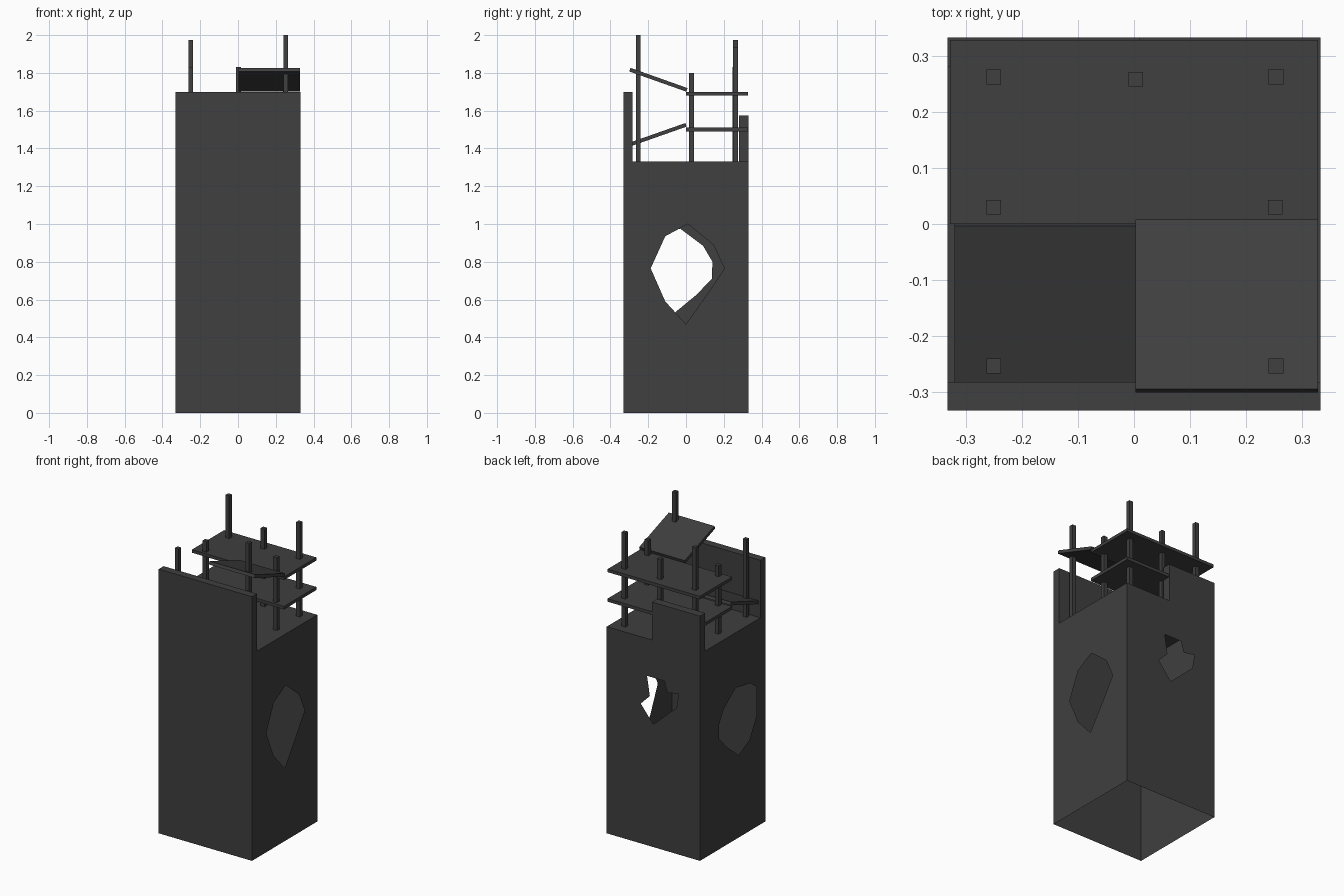
import bpy, bmesh, math
from mathutils import Vector, Matrix

if "Cube" in bpy.data.objects:
    bpy.data.objects.remove(bpy.data.objects["Cube"])

H = 0.332       # half width of the tower
ROOF = 1.33     # roof slab level

mat = bpy.data.materials.new("charcoal_grey")
mat.diffuse_color = (0.05, 0.05, 0.05, 1)
mat.use_nodes = True
mat.node_tree.nodes["Principled BSDF"].inputs["Base Color"].default_value = mat.diffuse_color


def finish(name, bm):
    me = bpy.data.meshes.new(name)
    bm.to_mesh(me)
    bm.free()
    me.materials.append(mat)
    ob = bpy.data.objects.new(name, me)
    bpy.context.collection.objects.link(ob)
    return ob


def box(name, x, y, z, tilt=0.0):
    """Box from (min, max) ranges, optionally tilted about x through its centre."""
    bm = bmesh.new()
    size = Matrix.Diagonal((x[1] - x[0], y[1] - y[0], z[1] - z[0], 1))
    mid = Matrix.Translation((sum(x) / 2, sum(y) / 2, sum(z) / 2))
    bmesh.ops.create_cube(bm, size=1, matrix=mid @ Matrix.Rotation(tilt, 4, 'X') @ size)
    return finish(name, bm)


def tilted_plate(name, x, front, back, t=0.02):
    """Sloping plate between two (y, z) centreline points."""
    dy, dz = back[0] - front[0], back[1] - front[1]
    length, my, mz = math.hypot(dy, dz), (front[0] + back[0]) / 2, (front[1] + back[1]) / 2
    return box(name, x, (my - length / 2, my + length / 2), (mz - t / 2, mz + t / 2),
               math.atan2(dz, dy))


def wall(bm, place, hole=()):
    """Thin wall sheet; place maps (across, height) to 3D; hole is an outline."""
    edges = []
    for loop in ([(-H, 0), (H, 0), (H, ROOF), (-H, ROOF)], hole):
        vs = [bm.verts.new(place(a, z)) for a, z in loop]
        edges += [bm.edges.new((v, vs[i - 1])) for i, v in enumerate(vs)]
    bmesh.ops.triangle_fill(bm, edges=edges, use_beauty=True)


# hollow tower shell, open below, with ragged holes blown in three walls
right_hole = [(.01, 1.0), (.145, .89), (.203, .765), (.12, .64), (0, .47),
              (-.11, .59), (-.187, .765), (-.11, .935)]
left_hole = [(-.03, .975), (.09, .885), (.14, .8), (.137, .71), (.055, .625), (-.06, .53),
             (-.17, .585), (-.245, .72), (-.245, .9), (-.18, .948)]
back_hole = [(.045, 1.09), (-.078, 1.09), (-.10, 1.02), (-.18, 1.035), (-.165, .94),
             (0, .79), (.09, .90), (.025, .965)]
bm = bmesh.new()
wall(bm, lambda a, z: (a, -H, z))
wall(bm, lambda a, z: (a, H, z), back_hole)
wall(bm, lambda a, z: (H, a, z), right_hole)
wall(bm, lambda a, z: (-H, a, z), left_hole)
bm.faces.new([bm.verts.new((x, y, ROOF)) for x, y in ((-H, -H), (H, -H), (H, H), (-H, H))])
bmesh.ops.remove_doubles(bm, verts=bm.verts, dist=1e-4)
bm.normal_update()
for f in bm.faces:                       # face everything outwards
    if f.normal.dot(f.calc_center_median() - Vector((0, 0, 0.7))) < 0:
        f.normal_flip()
bmesh.ops.dissolve_limit(bm, angle_limit=0.01, verts=bm.verts, edges=bm.edges)
finish("tower_shell", bm)

# remaining pieces of upper wall
box("front_wall_remnant", (-H, H), (-H, -.282), (ROOF, 1.70))
box("back_wall_remnant", (-H, .01), (.28, H), (ROOF, 1.575))

# two exposed floor slabs over the back half
for name, z in (("lower_slab", 1.50), ("upper_slab", 1.69)):
    box(name, (-.328, .328), (0, .328), (z - .01, z + .01))

# collapsed slabs over the front half
tilted_plate("lower_fallen_slab", (-.32, .003), (-.29, 1.423), (0, 1.525))
tilted_plate("upper_fallen_slab", (.003, .328), (-.297, 1.817), (.005, 1.71))

# bare columns, each broken at its own height
columns = [(-.25, -.253, 1.83), (.253, -.253, 2.0), (-.25, .03, 1.77), (.252, .03, 1.80),
           (-.25, .262, 1.975), (.003, .258, 1.83), (.253, .262, 1.935)]
for i, (x, y, top) in enumerate(columns):
    box(f"column_{i + 1}", (x - .013, x + .013), (y - .013, y + .013), (ROOF, top))
